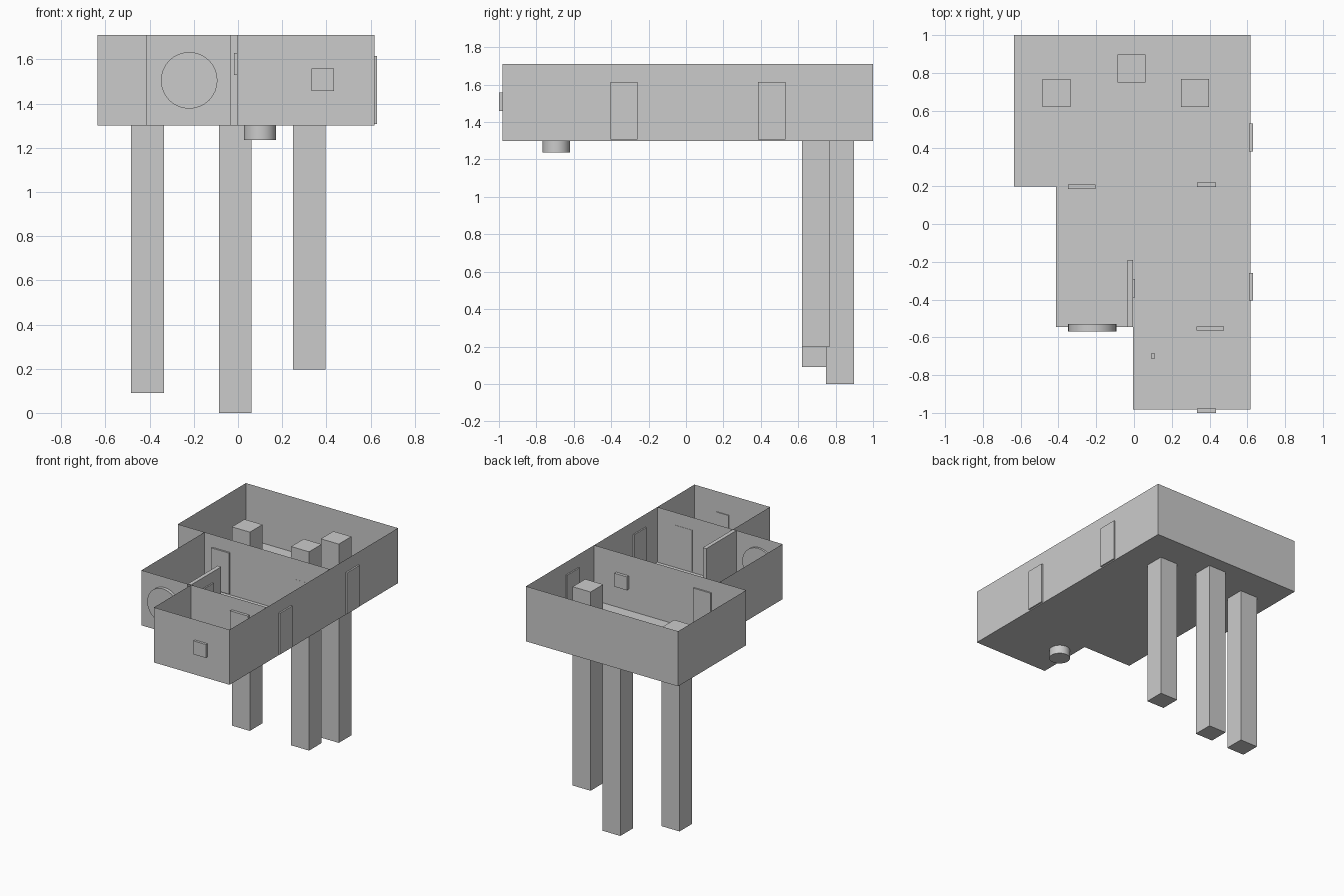
import bpy, bmesh, math
from mathutils import Matrix

if "Cube" in bpy.data.objects:
    bpy.data.objects.remove(bpy.data.objects["Cube"])

grey = bpy.data.materials.new("plain grey")
grey.diffuse_color = (0.6, 0.6, 0.6, 1)
grey.use_nodes = True
grey.node_tree.nodes["Principled BSDF"].inputs["Base Color"].default_value = grey.diffuse_color

FLOOR, TOP = 1.30, 1.71
LEFT, RIGHT, BACK, FRONT = -0.635, 0.618, 1.0, -0.982
MID_LEFT, MID_BACK, MID_FRONT = -0.414, 0.198, -0.545
PART_L, PART_R, PART_END = -0.034, -0.005, -0.19


def finish(name, bm):
    mesh = bpy.data.meshes.new(name)
    bm.to_mesh(mesh)
    bm.free()
    mesh.materials.append(grey)
    obj = bpy.data.objects.new(name, mesh)
    bpy.context.collection.objects.link(obj)
    return obj


def box(name, x, y, z):
    bm = bmesh.new()
    bmesh.ops.create_cube(bm, size=1)
    for v in bm.verts:
        v.co = [r[0] + (c + 0.5) * (r[1] - r[0]) for c, r in zip(v.co, (x, y, z))]
    return finish(name, bm)


def sheet(name, points):
    """Flat face through the given corners."""
    bm = bmesh.new()
    bm.faces.new([bm.verts.new(p) for p in points])
    return finish(name, bm)


def walls(name, path):
    """Thin upright walls along a plan path."""
    bm = bmesh.new()
    low = [bm.verts.new((x, y, FLOOR)) for x, y in path]
    high = [bm.verts.new((x, y, TOP)) for x, y in path]
    for i in range(len(path) - 1):
        bm.faces.new((low[i], low[i + 1], high[i + 1], high[i]))
    return finish(name, bm)


def disc(name, centre, radius, depth, tilt=0):
    bm = bmesh.new()
    matrix = Matrix.Translation(centre) @ Matrix.Rotation(tilt, 4, 'X')
    bmesh.ops.create_cone(bm, cap_ends=True, segments=32, radius1=radius,
                          radius2=radius, depth=depth, matrix=matrix)
    for f in bm.faces:
        f.smooth = len(f.verts) == 4
    for e in bm.edges:
        e.smooth = all(len(f.verts) == 4 for f in e.link_faces)
    return finish(name, bm)


# Floor and outer shell, with an opening at the end of the hollow partition
plan = [(PART_R, MID_FRONT), (PART_R, FRONT), (RIGHT, FRONT), (RIGHT, BACK),
        (LEFT, BACK), (LEFT, MID_BACK), (MID_LEFT, MID_BACK), (MID_LEFT, MID_FRONT)]
sheet("floor", [(x, y, FLOOR) for x, y in reversed(plan)])
walls("outer_walls", plan + [(PART_L, MID_FRONT)])

# Dividing walls between rooms
walls("back_room_wall", [(MID_LEFT, MID_BACK), (RIGHT, MID_BACK)])
walls("front_room_wall", [(PART_R, MID_FRONT), (RIGHT, MID_FRONT)])

# Hollow partition with a capped top
part = [(PART_R, MID_FRONT), (PART_R, PART_END), (PART_L, PART_END), (PART_L, MID_FRONT)]
walls("partition", part)
sheet("partition_top", [(x, y, TOP) for x, y in part])

# Three stilts rising through the floor
for i, (x, y, z) in enumerate([(-0.41, 0.693, 0.09), (-0.013, 0.823, 0.0), (0.323, 0.693, 0.197)]):
    box(f"stilt_{i + 1}", (x - 0.074, x + 0.074), (y - 0.074, y + 0.074), (z, z + 1.48))

# Doors
door_z = (1.308, 1.615)
box("outer_door_front", (0.608, 0.63), (-0.404, -0.26), door_z)
box("outer_door_back", (0.608, 0.63), (0.384, 0.531), door_z)
box("back_room_door", (-0.35, -0.204), (0.185, 0.209), door_z)
box("front_room_door", (0.33, 0.476), (-0.565, -0.543), door_z)

# Windows
window_z = (1.458, 1.558)
box("front_window", (0.333, 0.435), (-1.0, -0.976), window_z)
box("back_room_window", (0.333, 0.435), (0.197, 0.22), window_z)
box("partition_window", (-0.018, 0.005), (-0.39, -0.29), (1.53, 1.63))
disc("round_window", (-0.221, -0.55, 1.505), 0.128, 0.04, math.pi / 2)

# Floor hatch with its handle
disc("hatch", (0.1, -0.694, 1.271), 0.073, 0.07)
box("hatch_handle", (0.089, 0.111), (-0.713, -0.686), (1.3, 1.325))
